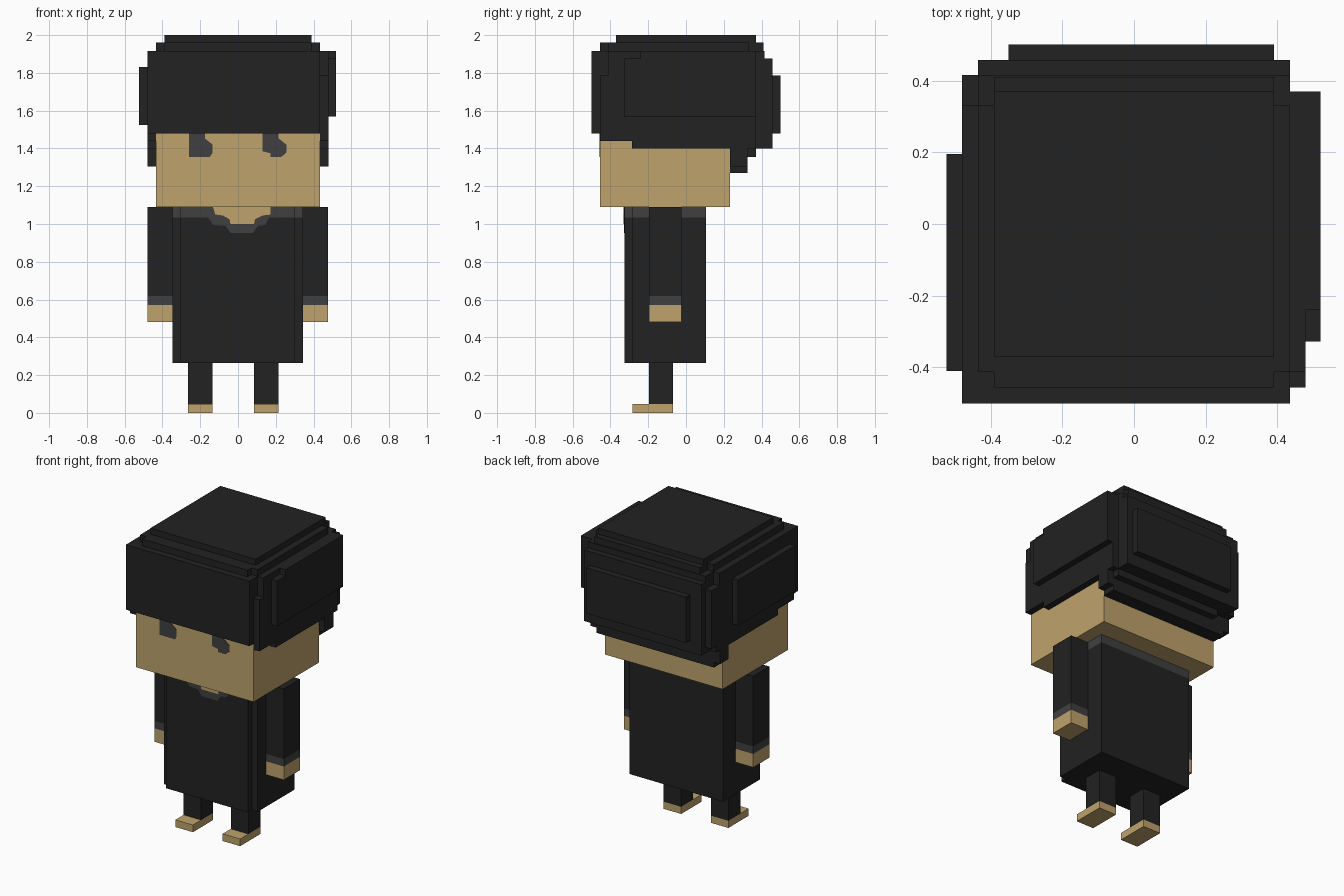
import bpy
import bmesh

cube = bpy.data.objects.get("Cube")
if cube:
    bpy.data.objects.remove(cube, do_unlink=True)


def material(name, rgb):
    m = bpy.data.materials.new(name)
    m.use_nodes = True
    m.diffuse_color = (*rgb, 1)
    bsdf = m.node_tree.nodes["Principled BSDF"]
    bsdf.inputs["Base Color"].default_value = (*rgb, 1)
    bsdf.inputs["Roughness"].default_value = 0.9
    return m


BLACK = material("black", (0.016, 0.016, 0.016))
GREY = material("dark grey", (0.051, 0.051, 0.051))
SKIN = material("skin", (0.52, 0.37, 0.15))


def finish(name, bm, mat):
    bmesh.ops.recalc_face_normals(bm, faces=bm.faces)
    me = bpy.data.meshes.new(name)
    bm.to_mesh(me)
    bm.free()
    me.materials.append(mat)
    ob = bpy.data.objects.new(name, me)
    bpy.context.collection.objects.link(ob)
    return ob


def boxes(name, mat, *extents):
    """One object from boxes given as (x0, x1, y0, y1, z0, z1)."""
    bm = bmesh.new()
    for x0, x1, y0, y1, z0, z1 in extents:
        for v in bmesh.ops.create_cube(bm, size=1)["verts"]:
            v.co.x = x1 if v.co.x > 0 else x0
            v.co.y = y1 if v.co.y > 0 else y0
            v.co.z = z1 if v.co.z > 0 else z0
    return finish(name, bm, mat)


def plate(name, mat, points, y, depth):
    """Thin painted detail: an (x, z) outline standing proud of plane y."""
    bm = bmesh.new()
    face = bm.faces.new([bm.verts.new((x, y, z)) for x, z in points])
    ext = bmesh.ops.extrude_face_region(bm, geom=[face])
    for v in ext["geom"]:
        if isinstance(v, bmesh.types.BMVert):
            v.co.y -= depth
    return finish(name, bm, mat)


# Head and eyes
boxes("head", SKIN, (-0.435, 0.435, -0.456, 0.234, 1.09, 1.48))
plate("right_eye", GREY, [(-0.26, 1.48), (-0.175, 1.48), (-0.175, 1.453), (-0.135, 1.42),
                          (-0.135, 1.375), (-0.15, 1.355), (-0.26, 1.355)], -0.456, 0.003)
plate("left_eye", GREY, [(0.13, 1.48), (0.215, 1.48), (0.215, 1.453), (0.257, 1.42),
                         (0.257, 1.38), (0.23, 1.355), (0.172, 1.355), (0.172, 1.375),
                         (0.13, 1.385)], -0.456, 0.003)

# Hair: stepped blocks
boxes("hair_crown", BLACK,
      (-0.435, 0.435, -0.456, 0.415, 1.48, 1.915),
      (-0.39, 0.39, -0.456, 0.41, 1.90, 1.96),
      (-0.435, 0.435, -0.413, 0.33, 1.90, 1.96),
      (-0.39, 0.39, -0.37, 0.37, 1.95, 2.0))
boxes("hair_fringe", BLACK, (-0.48, 0.435, -0.5, -0.45, 1.48, 1.915))
boxes("hair_back", BLACK,
      (-0.435, 0.435, 0.234, 0.457, 1.40, 1.875),
      (-0.35, 0.39, 0.45, 0.5, 1.48, 1.785),
      (-0.35, 0.435, 0.234, 0.37, 1.355, 1.41),
      (-0.435, 0.435, 0.234, 0.325, 1.27, 1.41))
boxes("hair_left_side", BLACK,
      (0.43, 0.478, -0.456, -0.285, 1.44, 1.785),
      (0.43, 0.478, -0.413, 0.37, 1.44, 1.915),
      (0.43, 0.478, -0.285, 0.37, 1.40, 1.5),
      (0.43, 0.478, 0.234, 0.325, 1.305, 1.41),
      (0.47, 0.52, -0.328, 0.37, 1.57, 1.875),
      (0.47, 0.52, -0.24, 0.37, 1.80, 1.915))
boxes("hair_right_side", BLACK,
      (-0.48, -0.43, -0.456, 0.33, 1.44, 1.915),
      (-0.48, -0.43, 0.32, 0.415, 1.44, 1.83),
      (-0.48, -0.43, -0.285, 0.37, 1.40, 1.5),
      (-0.48, -0.43, 0.234, 0.325, 1.305, 1.41),
      (-0.523, -0.47, -0.41, 0.195, 1.525, 1.83))

# Robe with a raised front panel, and the grey band round its top
for name, mat, z0, z1 in (("robe", BLACK, 0.265, 1.035), ("shoulder_band", GREY, 1.035, 1.09)):
    boxes(name, mat, (-0.348, 0.345, -0.285, 0.105, z0, z1),
          (-0.305, 0.302, -0.326, -0.28, z0, z1))

# Collar and the bare neckline inside it
plate("collar", GREY, [(-0.155, 1.09), (0.20, 1.09), (0.20, 1.035), (0.165, 1.035),
                       (0.145, 0.995), (0.105, 0.99), (0.08, 0.953), (-0.04, 0.953),
                       (-0.065, 0.99), (-0.13, 0.995), (-0.155, 1.03)], -0.326, 0.002)
plate("neckline", SKIN, [(-0.133, 1.09), (0.172, 1.09), (0.172, 1.05), (0.13, 1.045),
                         (0.09, 1.025), (0.085, 1.0), (-0.04, 1.0), (-0.045, 1.025),
                         (-0.08, 1.045), (-0.12, 1.05)], -0.326, 0.004)

# Arms and legs
for side, ax, lx in (("right", -0.48, -0.265), ("left", 0.345, 0.085)):
    for part, mat, z0, z1 in (("hand", SKIN, 0.48, 0.57), ("cuff", GREY, 0.57, 0.62),
                              ("sleeve", BLACK, 0.62, 1.09)):
        boxes(f"{side}_{part}", mat, (ax, ax + 0.132, -0.197, -0.025, z0, z1))
    boxes(f"{side}_leg", BLACK, (lx, lx + 0.13, -0.197, -0.07, 0.048, 0.27))
    boxes(f"{side}_foot", SKIN, (lx, lx + 0.13, -0.284, -0.07, 0, 0.048))
